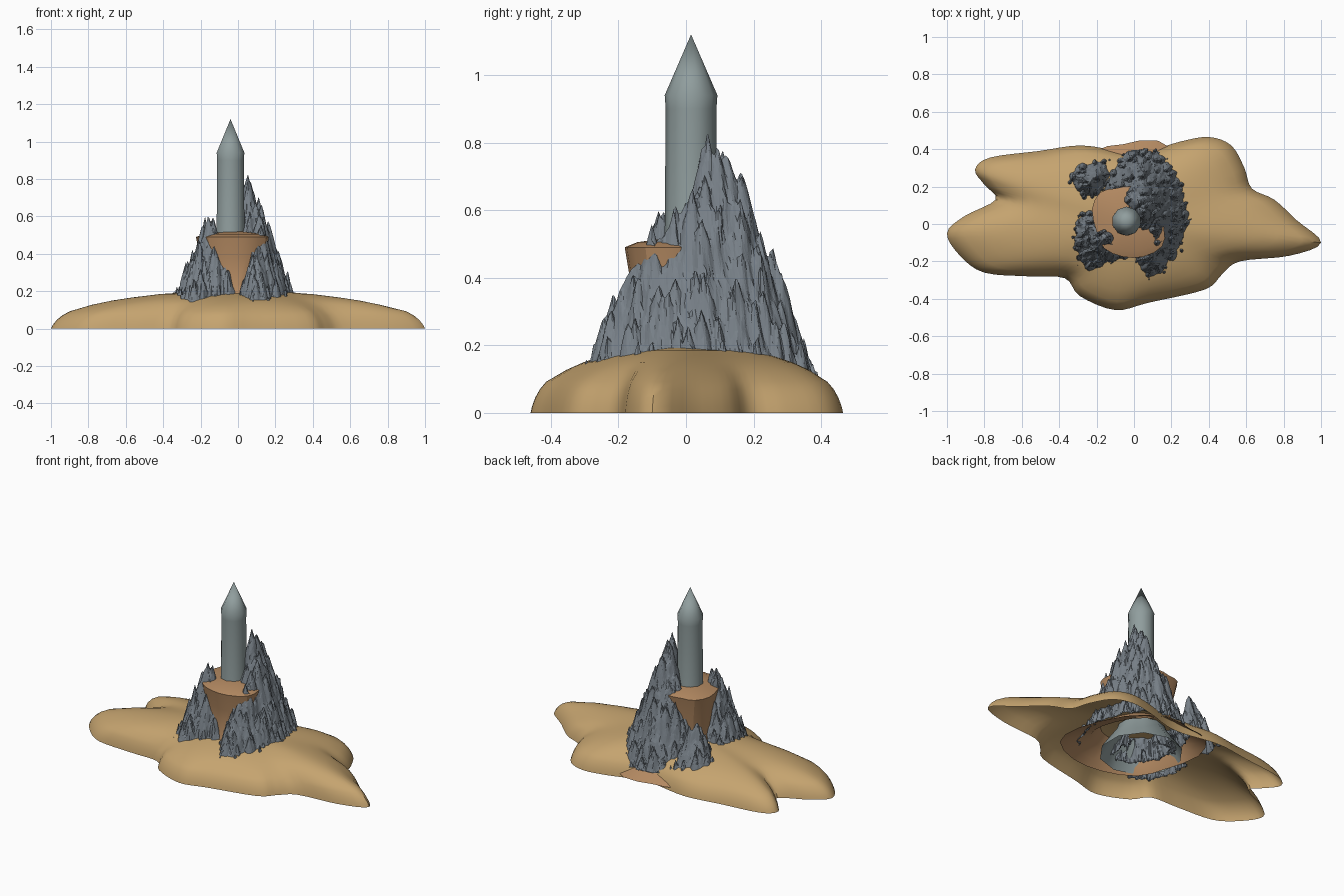
import bpy, math, random
from mathutils import Vector, noise

if "Cube" in bpy.data.objects:
    bpy.data.objects.remove(bpy.data.objects["Cube"])

random.seed(4)


def make(name, verts, faces, color, smooth=None):
    me = bpy.data.meshes.new(name)
    me.from_pydata(verts, [], faces)
    me.update()
    ob = bpy.data.objects.new(name, me)
    bpy.context.collection.objects.link(ob)
    mat = bpy.data.materials.new(name + "_color")
    mat.diffuse_color = (*color, 1)
    mat.use_nodes = True
    mat.node_tree.nodes["Principled BSDF"].inputs["Base Color"].default_value = mat.diffuse_color
    me.materials.append(mat)
    if smooth:
        bpy.ops.object.select_all(action='DESELECT')
        ob.select_set(True)
        bpy.context.view_layer.objects.active = ob
        bpy.ops.object.shade_smooth_by_angle(angle=math.radians(smooth))
    return ob


def loft(rings, top):
    """Skin closed rings from bottom to top and close with a fan; the bottom stays open."""
    n = len(rings[0])
    verts = [p for r in rings for p in r] + [top]
    faces = []
    for k in range(len(rings) - 1):
        for i in range(n):
            j = (i + 1) % n
            faces.append((k * n + i, k * n + j, (k + 1) * n + j, (k + 1) * n + i))
    k = (len(rings) - 1) * n
    faces += [(k + i, k + (i + 1) % n, len(verts) - 1) for i in range(n)]
    return verts, faces


def rounded(pts, steps):
    """Closed Catmull-Rom curve through the points."""
    out, n = [], len(pts)
    for i in range(n):
        a, b, c, d = [Vector(pts[(i + k) % n]) for k in (-1, 0, 1, 2)]
        for s in range(steps):
            t = s / steps
            out.append(0.5 * (2 * b + (c - a) * t + (2 * a - 5 * b + 4 * c - d) * t * t
                              + (3 * b - a - 3 * c + d) * t ** 3))
    return out


# sandy island: lobed outline shrunk inward along a dome profile, lobes fading toward the top
outline = [(1, -.10), (.87, .02), (.75, .13), (.63, .19), (.59, .30), (.52, .42), (.40, .465),
           (.245, .44), (.08, .39), (-.05, .385), (-.28, .42), (-.51, .39), (-.77, .355),
           (-.85, .29), (-.80, .21), (-.74, .13), (-.91, .04), (-1, -.05), (-.93, -.17),
           (-.80, -.26), (-.56, -.28), (-.37, -.29), (-.29, -.385), (-.10, -.46),
           (.08, -.42), (.38, -.35), (.47, -.27), (.565, -.20), (.83, -.17)]
dome = [(1, 0), (.99, .02), (.97, .045), (.94, .07), (.9, .092), (.8, .127), (.7, .15),
        (.6, .166), (.45, .184), (.3, .194), (.15, .199)]
shore = rounded(outline, 4)
rings, m = [], len(shore)
for s, z in dome:
    rings.append([(p.x * s, p.y * s, z) for p in shore])
    if s <= .92:
        shore = [sum((shore[(i + k) % m] for k in range(-3, 4)), Vector((0, 0))) / 7
                 for i in range(m)]
make("island", *loft(rings, (0, 0, .2)), (.56, .37, .16), smooth=40)

# brown mesa: overhanging plateau on a neck, flaring into a buried skirt
plateau = [(-.16, -.13), (-.06, -.175), (.05, -.175), (.15, -.12), (.16, -.02), (.1, .12),
           (0, .2), (-.1, .19), (-.18, .17), (-.225, .08), (-.2, -.04)]
mesa_profile = [(.02, 1.9, 1), (.06, 1.65, .8), (.12, 1.2, .3), (.23, .84, 0), (.38, .9, 0),
                (.49, 1, 0), (.505, .8, 0)]
make("mesa", *loft([[(x * s + .13 * f, y * s + .065 * f, z) for x, y in rounded(plateau, 2)]
                    for z, s, f in mesa_profile], (-.03, 0, .525)),
     (.45, .25, .12), smooth=25)

# tower: faceted shaft with pointed roof and flared foot
SIDES = 10
tower_profile = [(.24, .03), (.2, .09), (.15, .16), (.1, .28), (.079, .42), (.075, .9), (.078, .94)]
rings = [[(-.04 + r * math.cos(math.tau * (i + .5) / SIDES),
           .015 + r * math.sin(math.tau * (i + .5) / SIDES), z)
          for i in range(SIDES)] for r, z in tower_profile]
make("tower", *loft(rings, (-.04, .015, 1.12)), (.28, .34, .34), smooth=40)


# rocks: steep ridges covered in sharp spires
def ridge_height(x, y, ridge, slope, bowl):
    p, best = Vector((x, y)), -9
    for a, b in zip(ridge, ridge[1:]):
        a, b = Vector(a), Vector(b)
        ab = (b - a).xy
        t = min(1, max(0, (p - a.xy).dot(ab) / ab.length_squared))
        q = a.lerp(b, t)
        best = max(best, q.z - slope * (p - q.xy).length)
    if bowl:  # hollow out the side that faces the tower
        best = min(best, .38 + 8 * ((p - Vector((-.05, .02))).length - .06))
    return best


def rock(name, ridge, bounds, seed, bowl=False, step=.007, floor=.07, freq=17):
    x0, x1, y0, y1 = bounds
    nx, ny = int((x1 - x0) / step), int((y1 - y0) / step)
    verts, faces = [], []
    for j in range(ny):
        for i in range(nx):
            x = x0 + (i + random.uniform(-.3, .3)) * step
            y = y0 + (j + random.uniform(-.3, .3)) * step
            h = ridge_height(x, y, ridge, 2.7, bowl) - .03
            if h > floor - .2:
                for q in noise.voronoi(Vector((x * freq, y * freq, seed)))[1]:
                    qx, qy = q.x / freq, q.y / freq
                    tip = (ridge_height(qx, qy, ridge, 2.7, bowl)
                           + .035 + .06 * noise.noise(q * 7.3))
                    h = max(h, tip - 4 * math.hypot(x - qx, y - qy))
                h += .025 * noise.noise(Vector((x * 50, y * 50, seed)))
            verts.append((x, y, max(h, floor)))
    for j in range(ny - 1):
        for i in range(nx - 1):
            a = j * nx + i
            f = (a, a + 1, a + nx + 1, a + nx)
            for tri in ((f[0], f[1], f[2]), (f[0], f[2], f[3])):
                x, y, _ = verts[a]
                inside_tower = math.hypot(x + .04, y - .015) < .068
                if max(verts[k][2] for k in tri) > floor + .001 and not inside_tower:
                    faces.append(tri)
    used = sorted({k for f in faces for k in f})
    remap = {k: n for n, k in enumerate(used)}
    make(name, [verts[k] for k in used], [tuple(remap[k] for k in f) for f in faces],
         (.19, .22, .25))


rock("main_crag", [(0, .225, .49), (.03, .17, .65), (.05, .125, .79), (.055, .07, .80),
                   (.11, .03, .68), (.12, -.06, .57), (.1, -.18, .43)],
     (-.22, .38, -.38, .46), 1.3, bowl=True)
rock("front_left_crag", [(-.26, -.01, .36), (-.25, -.1, .40), (-.21, -.14, .44),
                         (-.16, -.08, .64)], (-.42, .1, -.34, .16), 5.7)
rock("back_left_crag", [(-.2, .255, .36), (-.235, .22, .41), (-.27, .24, .35)],
     (-.46, -.02, .04, .44), 9.1)
